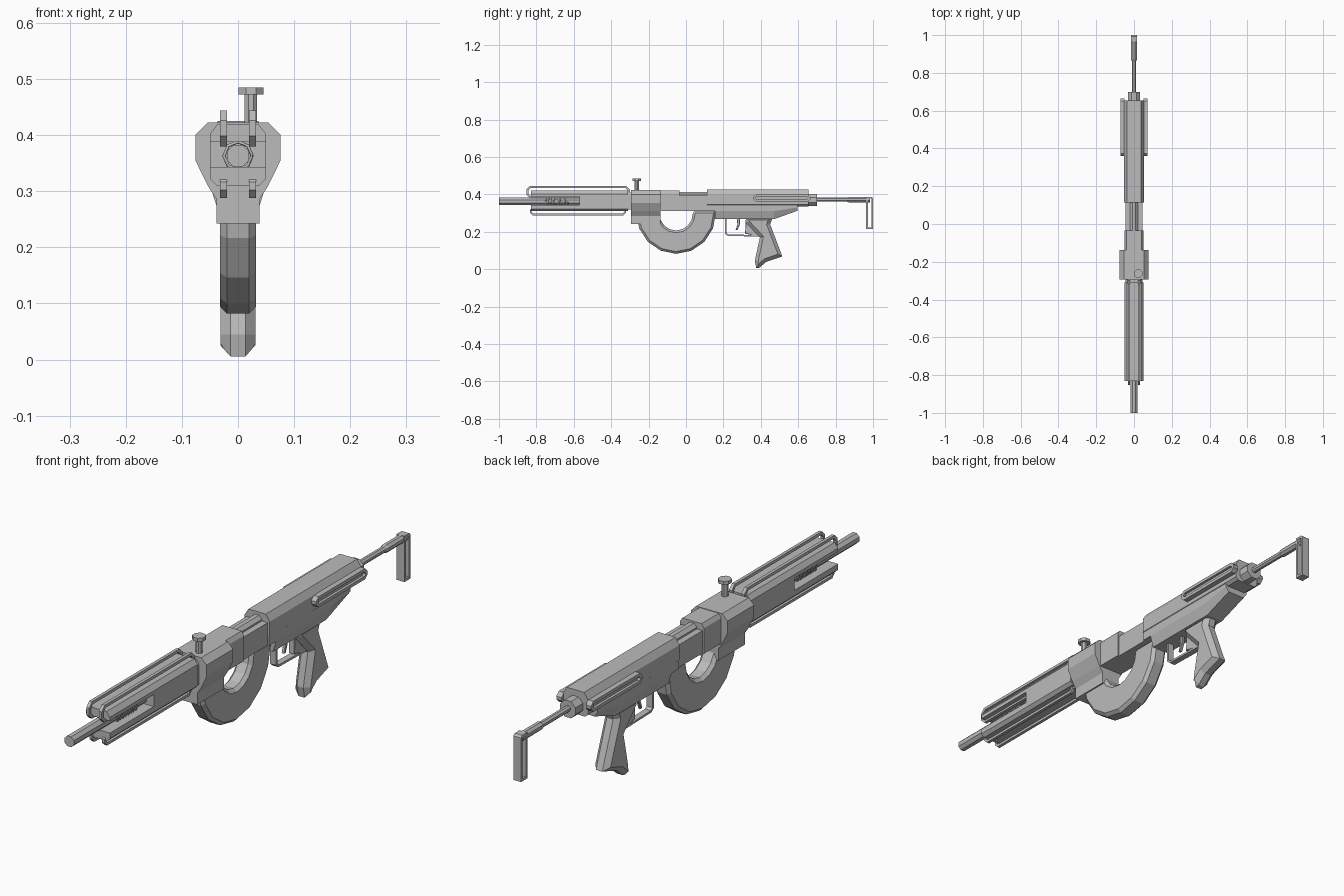
import bpy, bmesh, math
from mathutils import Vector

if "Cube" in bpy.data.objects:
    bpy.data.objects.remove(bpy.data.objects["Cube"])

grey = bpy.data.materials.new("plain grey")
grey.use_nodes = True
COLOUR = (0.5, 0.5, 0.5, 1)
grey.diffuse_color = COLOUR
grey.node_tree.nodes["Principled BSDF"].inputs["Base Color"].default_value = COLOUR


def finish(name, bm):
    bmesh.ops.recalc_face_normals(bm, faces=bm.faces)
    mesh = bpy.data.meshes.new(name)
    bm.to_mesh(mesh)
    bm.free()
    mesh.materials.append(grey)
    obj = bpy.data.objects.new(name, mesh)
    bpy.context.collection.objects.link(obj)
    return obj


def loft(name, rings, closed=False):
    """Skin matching rings of points; cap the ends unless closed."""
    bm = bmesh.new()
    rows = [[bm.verts.new(p) for p in ring] for ring in rings]
    pairs = list(zip(rows, rows[1:]))
    if closed:
        pairs.append((rows[-1], rows[0]))
    else:
        bm.faces.new(rows[0])
        bm.faces.new(rows[-1])
    n = len(rows[0])
    for a, b in pairs:
        for i in range(n):
            j = (i + 1) % n
            bm.faces.new((a[i], a[j], b[j], b[i]))
    return finish(name, bm)


def inset(outline, d):
    """Move every edge of a closed 2D outline inwards by d."""
    pts = [Vector(p) for p in outline]
    n = len(pts)
    area = sum(pts[i - 1].x * pts[i].y - pts[i].x * pts[i - 1].y for i in range(n))
    d = math.copysign(d, area)
    result = []
    for i, p in enumerate(pts):
        u = (p - pts[i - 1]).normalized()
        v = (pts[(i + 1) % n] - p).normalized()
        a, b = Vector((-u.y, u.x)), Vector((-v.y, v.x))
        result.append(p + (a + b) * d / (1 + a.dot(b)))
    return result


def slab(name, outline, half, bevel, x=0):
    """Side outline (y, z) given width in x, with bevelled rims."""
    thin = inset(outline, bevel)
    layers = [(-half, thin), (bevel - half, outline), (half - bevel, outline), (half, thin)]
    return loft(name, [[(x + dx, y, z) for y, z in o] for dx, o in layers])


def frame(name, outline, half, thick, x=0):
    """Closed strap following a side outline."""
    inner = inset(outline, thick)
    layers = [(-half, outline), (half, outline), (half, inner), (-half, inner)]
    return loft(name, [[(x + dx, y, z) for y, z in o] for dx, o in layers], True)


def prism(name, half_section, *ys):
    """Mirrored (x, z) section, listed top to bottom, swept along y."""
    full = half_section + [(-x, z) for x, z in reversed(half_section)]
    return loft(name, [[(x, y, z) for x, z in full] for y in ys])


def rod(name, z, *steps, sides=8, x=0):
    """Lathe along y from (y, radius) steps."""
    angles = [math.tau * (i + 0.5) / sides for i in range(sides)]
    return loft(name, [[(x + r * math.cos(a), y, z + r * math.sin(a)) for a in angles]
                       for y, r in steps])


def capsule(y0, y1, z0, z1, c):
    """Rectangle outline with clipped corners."""
    return [(y0, z0 + c), (y0 + c, z0), (y1 - c, z0), (y1, z0 + c),
            (y1, z1 - c), (y1 - c, z1), (y0 + c, z1), (y0, z1 - c)]


# Barrel and recoil spring
AXIS = 0.363
rod("barrel", AXIS, (-1, 0.021), (-0.5, 0.021))
curve = bpy.data.curves.new("recoil_spring", "CURVE")
curve.dimensions = "3D"
curve.bevel_depth = 0.003
curve.bevel_resolution = 0
coils, per_turn = 8, 8
spline = curve.splines.new("POLY")
spline.points.add(coils * per_turn)
for i, p in enumerate(spline.points):
    a = math.tau * i / per_turn
    p.co = (0.025 * math.cos(a), -0.75 + 0.12 * i / (coils * per_turn),
            AXIS + 0.025 * math.sin(a), 1)
curve.materials.append(grey)
bpy.context.collection.objects.link(bpy.data.objects.new("recoil_spring", curve))

# Handguard, split by the open slot at its front
prism("handguard", [(0.036, 0.42), (0.05, 0.402), (0.05, 0.322), (0.038, 0.31)], -0.57, -0.31)
prism("handguard_upper_jaw", [(0.036, 0.42), (0.05, 0.402), (0.05, 0.388)], -0.83, -0.57)
prism("handguard_lower_jaw", [(0.05, 0.343), (0.05, 0.322), (0.038, 0.31)], -0.83, -0.57)
prism("handguard_neck", [(0.035, 0.41), (0.045, 0.395), (0.045, 0.32)], -0.31, -0.29)

# Rails along the handguard
for side, s in (("left", 1), ("right", -1)):
    frame(side + "_top_rail", capsule(-0.853, -0.3, 0.38, 0.444, 0.018), 0.006, 0.011, s * 0.026)
    frame(side + "_bottom_rail", capsule(-0.835, -0.32, 0.288, 0.33, 0.014), 0.006, 0.01, s * 0.026)

# Wide front block
prism("front_block", [(0.054, 0.422), (0.076, 0.4), (0.076, 0.355), (0.054, 0.31),
                      (0.038, 0.285), (0.038, 0.242)], -0.295, -0.137)

# Post with cap on top of the block
for name, r, z0, z1 in (("post", 0.012, 0.41, 0.475), ("post_cap", 0.024, 0.472, 0.485)):
    loft(name, [[(0.023 + r * math.cos(math.tau * (i + 0.5) / 8),
                  -0.263 + r * math.sin(math.tau * (i + 0.5) / 8), z) for i in range(8)]
                for z in (z0, z1)])

# Central body with the bolt lying in its top recess
prism("centre_body", [(0.04, 0.42), (0.05, 0.405), (0.05, 0.31)], -0.14, -0.035)
prism("recess_body", [(0.044, 0.395), (0.044, 0.31)], -0.04, 0.16)
rod("bolt", 0.393, (-0.05, 0.022), (0.13, 0.022))

# Rear receiver and its tapered underside
prism("rear_receiver", [(0.036, 0.425), (0.052, 0.4), (0.052, 0.345), (0.04, 0.335)], 0.113, 0.655)
lower = []
for y, z in ((0.155, 0.267), (0.47, 0.267), (0.595, 0.312)):
    h = [(0.05, 0.35), (0.05, z + 0.043 if z < 0.3 else z + 0.018), (0.036, z)]
    lower.append([(x, y, zz) for x, zz in h + [(-x, zz) for x, zz in reversed(h)]])
loft("receiver_underside", lower)
prism("receiver_bridge", [(0.05, 0.36), (0.05, 0.31)], 0.113, 0.16)

# Side rails on the rear receiver
for side, s in (("left", 1), ("right", -1)):
    frame(side + "_side_rail", capsule(0.36, 0.665, 0.36, 0.4, 0.014), 0.011, 0.012, s * 0.061)
    slab(side + "_side_rail_core", capsule(0.365, 0.66, 0.365, 0.395, 0.012), 0.006, 0.002, s * 0.056)

# Curved magazine
arc = [math.pi + math.pi * i / 8 for i in range(9)]
cy, cz = -0.053, 0.3
magazine = [(cy + 0.213 * math.cos(a), cz + 0.218 * math.sin(a)) for a in arc]
magazine += [(cy + 0.21, 0.312), (cy + 0.1, 0.312)]
magazine += [(cy + 0.09 * math.cos(a), cz + 0.093 * math.sin(a)) for a in reversed(arc)]
slab("magazine", magazine, 0.032, 0.012)

# Grip, trigger and trigger guard
slab("grip", [(0.32, 0.28), (0.32, 0.25), (0.395, 0.17), (0.368, 0.045), (0.376, 0.005),
              (0.392, 0.008), (0.43, 0.04), (0.515, 0.068), (0.45, 0.24), (0.465, 0.28)],
     0.031, 0.018)
slab("trigger_housing", [(0.32, 0.275), (0.316, 0.19), (0.395, 0.172), (0.44, 0.275)], 0.012, 0.002)
slab("trigger", [(0.27, 0.28), (0.275, 0.24), (0.265, 0.21), (0.275, 0.208), (0.288, 0.24),
                 (0.288, 0.28)], 0.006, 0.002)
frame("trigger_guard", [(0.208, 0.285), (0.208, 0.19), (0.222, 0.178), (0.4, 0.174),
                        (0.4, 0.285)], 0.012, 0.008)

# Rear collar, stock rod and shoulder frame
rod("rear_collar", 0.37, (0.64, 0.034), (0.7, 0.034))
rod("stock_rod", 0.372, (0.69, 0.012), (0.86, 0.012), (0.87, 0.016), (0.985, 0.016))
frame("shoulder_frame", [(0.963, 0.215), (1.0, 0.215), (1.0, 0.38), (0.992, 0.387), (0.963, 0.387)],
      0.016, 0.009)
